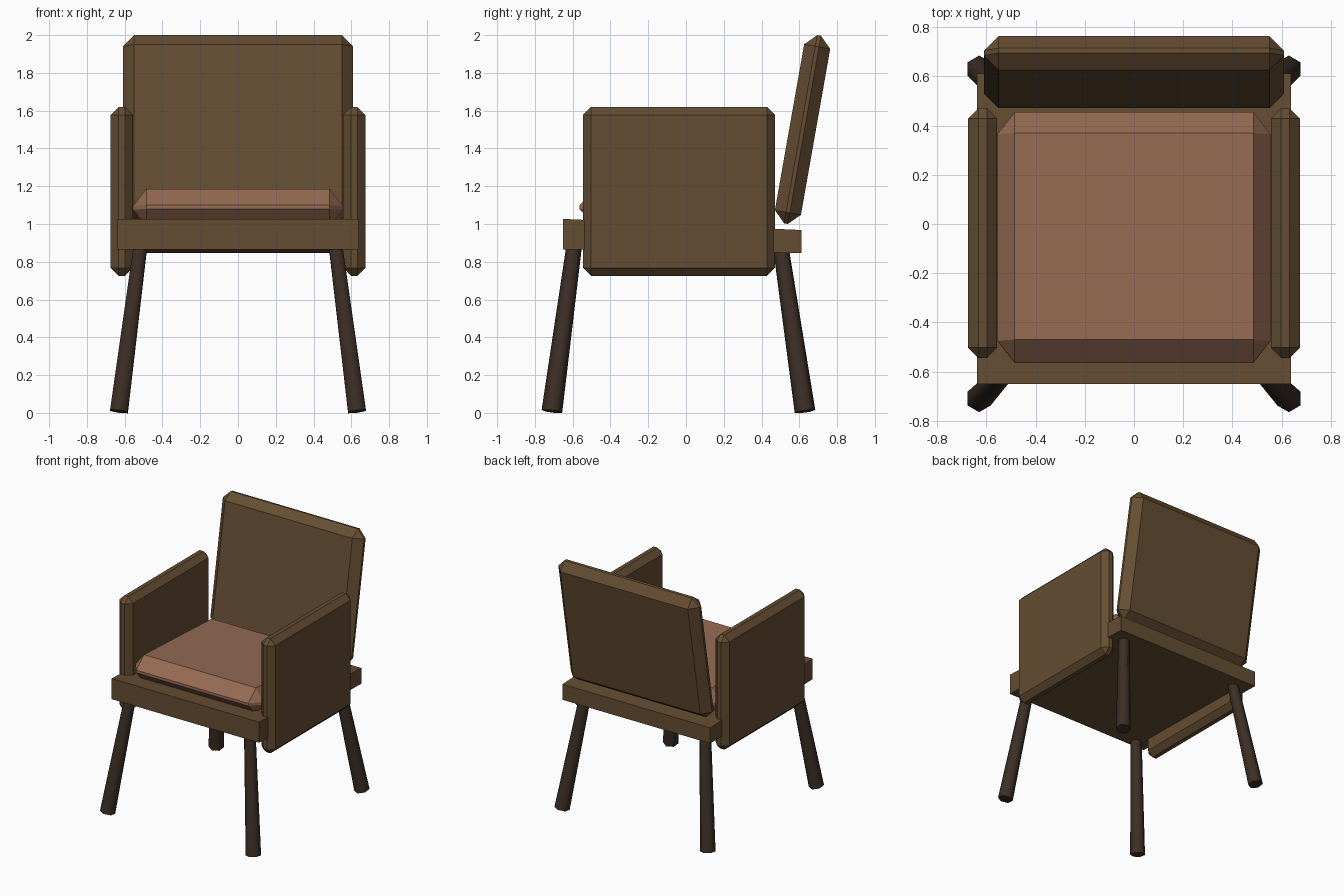
import bpy, bmesh, math
from mathutils import Vector

if "Cube" in bpy.data.objects:
    bpy.data.objects.remove(bpy.data.objects["Cube"])


def material(name, color):
    m = bpy.data.materials.new(name)
    m.diffuse_color = (*color, 1)
    m.use_nodes = True
    m.node_tree.nodes["Principled BSDF"].inputs["Base Color"].default_value = m.diffuse_color
    return m


WOOD = material("brown_wood", (0.13, 0.075, 0.033))
FABRIC = material("cushion_fabric", (0.30, 0.145, 0.085))
DARK = material("dark_wood", (0.045, 0.028, 0.019))


def add_object(name, bm, mat):
    bmesh.ops.recalc_face_normals(bm, faces=bm.faces)
    me = bpy.data.meshes.new(name)
    bm.to_mesh(me)
    bm.free()
    me.materials.append(mat)
    ob = bpy.data.objects.new(name, me)
    bpy.context.collection.objects.link(ob)
    return ob


def panel(name, center, dims, bevel, mat, tilt=0):
    """Chamfered box; bevel is given per axis, tilt turns about x in degrees."""
    bm = bmesh.new()
    bmesh.ops.create_cube(bm, size=1)
    bmesh.ops.scale(bm, vec=[d / b for d, b in zip(dims, bevel)], verts=bm.verts)
    bmesh.ops.bevel(bm, geom=bm.edges[:], offset=1, segments=1,
                    profile=0.5, affect='EDGES')
    bmesh.ops.scale(bm, vec=bevel, verts=bm.verts)
    ob = add_object(name, bm, mat)
    ob.location = center
    ob.rotation_euler.x = math.radians(tilt)
    return ob


def leg(name, foot, top):
    """Splayed six-sided leg, thinner at the top."""
    foot, top = Vector(foot), Vector(top)
    axis = top - foot
    bm = bmesh.new()
    bmesh.ops.create_cone(bm, cap_ends=True, segments=6, radius1=0.055,
                          radius2=0.041, depth=axis.length)
    ob = add_object(name, bm, DARK)
    ob.location = (foot + top) / 2
    ob.rotation_euler = Vector((0, 0, 1)).rotation_difference(axis).to_euler()
    bpy.ops.object.select_all(action='DESELECT')
    ob.select_set(True)
    bpy.context.view_layer.objects.active = ob
    bpy.ops.object.shade_smooth_by_angle(angle=math.radians(70))


# Seat frame: wedge slab, thicker and higher at the front
bm = bmesh.new()
bmesh.ops.create_cube(bm, size=2)
for v in bm.verts:
    front, upper = v.co.y < 0, v.co.z > 0
    v.co.x *= 0.638
    v.co.y = -0.65 if front else 0.612
    v.co.z = (1.027 if upper else 0.866) if front else (0.968 if upper else 0.846)
add_object("seat_frame", bm, WOOD)

# Cushion and backrest
panel("seat_cushion", (0, -0.055, 1.066), (1.11, 1.02, 0.20), (0.07, 0.09, 0.09), FABRIC, -2.7)
panel("backrest", (0, 0.617, 1.5), (1.22, 0.14, 1.012), (0.06, 0.06, 0.06), WOOD, -10)

# Arm panels and legs on both sides
for side, s in (("left", -1), ("right", 1)):
    panel(side + "_arm", (s * 0.615, -0.037, 1.173), (0.118, 1.015, 0.894),
          (0.042, 0.042, 0.042), WOOD)
    leg("front_leg_" + side, (s * 0.63, -0.71, 0.008), (s * 0.515, -0.59, 0.90))
    leg("back_leg_" + side, (s * 0.63, 0.63, 0.008), (s * 0.515, 0.50, 0.89))
